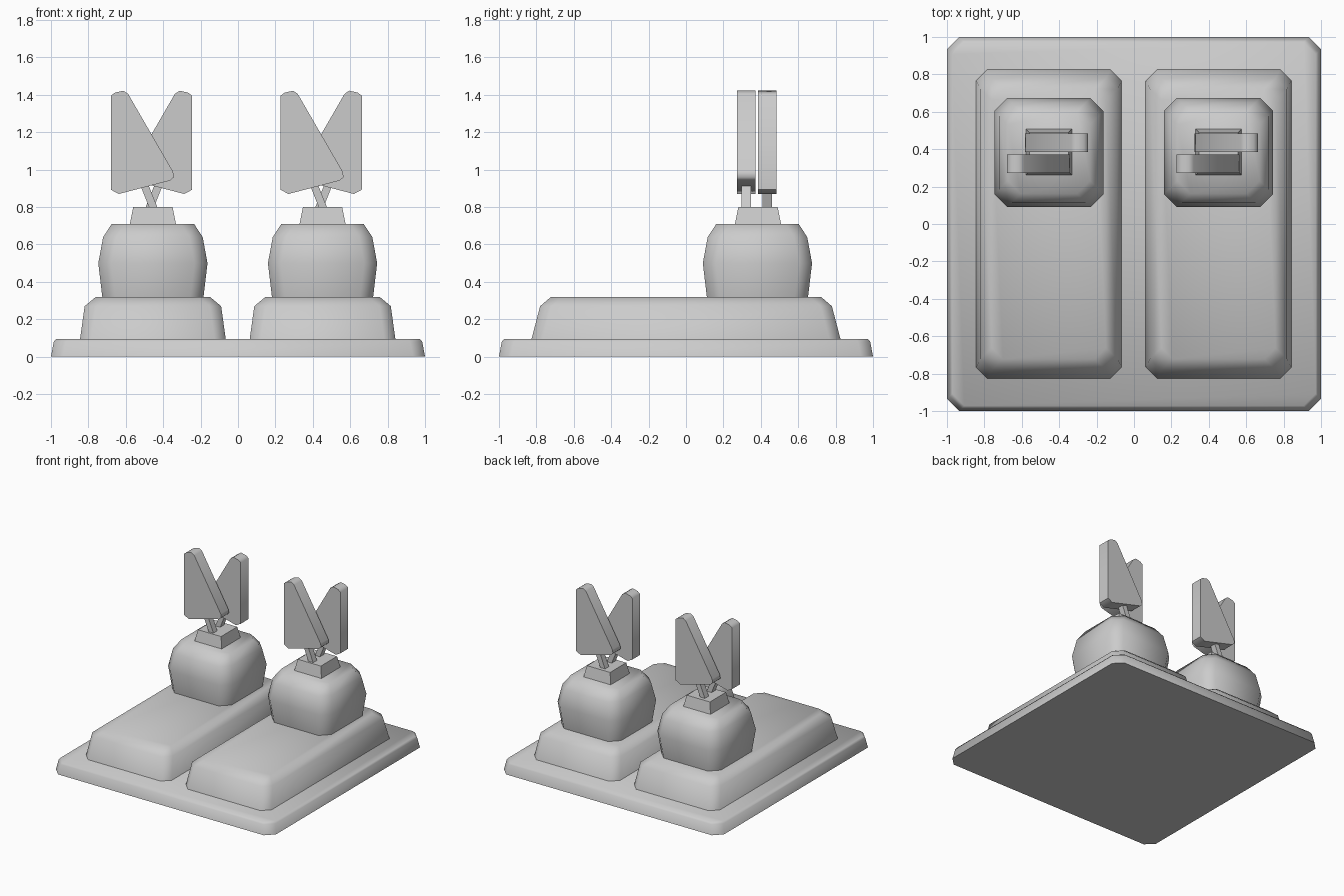
import bpy
import bmesh
import math

if "Cube" in bpy.data.objects:
    bpy.data.objects.remove(bpy.data.objects["Cube"], do_unlink=True)

# One plain stone colour
GREY = (0.6, 0.6, 0.6, 1.0)
stone = bpy.data.materials.new("plain_grey")
stone.use_nodes = True
stone.diffuse_color = GREY
stone.node_tree.nodes["Principled BSDF"].inputs["Base Color"].default_value = GREY


def loft(name, rings, loc=(0, 0, 0)):
    """Skin a closed solid through rings with equal point counts."""
    bm = bmesh.new()
    loops = [[bm.verts.new(p) for p in ring] for ring in rings]
    n = len(loops[0])
    for low, high in zip(loops, loops[1:]):
        for i in range(n):
            j = (i + 1) % n
            bm.faces.new((low[i], low[j], high[j], high[i]))
    bm.faces.new(loops[0][::-1])
    bm.faces.new(loops[-1])
    bmesh.ops.recalc_face_normals(bm, faces=bm.faces)
    mesh = bpy.data.meshes.new(name)
    bm.to_mesh(mesh)
    bm.free()
    mesh.materials.append(stone)
    mesh.shade_smooth()
    mesh.set_sharp_from_angle(angle=math.radians(60))
    obj = bpy.data.objects.new(name, mesh)
    obj.location = loc
    bpy.context.collection.objects.link(obj)
    return obj


def block(name, levels, cut, loc):
    """Stack of rectangles (z, half x, half y) with cut corners."""
    rings = []
    for z, hx, hy in levels:
        if cut:
            ring = [(hx, hy - cut), (hx - cut, hy), (cut - hx, hy), (-hx, hy - cut),
                    (-hx, cut - hy), (cut - hx, -hy), (hx - cut, -hy), (hx, cut - hy)]
        else:
            ring = [(hx, hy), (-hx, hy), (-hx, -hy), (hx, -hy)]
        rings.append([(x, y, z) for x, y in ring])
    return loft(name, rings, loc)


def plate(name, outline, y0, y1, side, loc):
    """Extrude an x-z outline along y, flipped in x when side is -1."""
    rings = [[(side * x, y, z) for x, z in outline] for y in (y0, y1)]
    return loft(name, rings, loc)


# Profiles: (z, half x, half y)
BASE = [(0, 1.0, 1.0), (0.08, 0.985, 0.985), (0.095, 0.972, 0.972)]
SLAB = [(0.09, 0.39, 0.827), (0.27, 0.365, 0.78), (0.32, 0.305, 0.722)]
POT = [(0.315, 0.27, 0.27), (0.5, 0.292, 0.292), (0.64, 0.266, 0.266), (0.71, 0.22, 0.22)]
NECK = [(0.70, 0.125, 0.125), (0.80, 0.105, 0.105)]

# Slanted blade and its leaning stem, in x-z
BLADE = [(-0.2175, 1.395), (-0.195, 1.412), (-0.15, 1.422), (-0.125, 1.405),
         (0.115, 0.99), (0.12, 0.96), (0.10, 0.942), (-0.175, 0.87), (-0.2175, 0.893)]
STEM = [(-0.005, 0.78), (0.039, 0.78), (-0.017, 0.92), (-0.061, 0.92)]

block("base_plate", BASE, 0.065, (0, 0, 0))

# Two identical sets, side by side
for side_name, cx in (("right", -0.455), ("left", 0.452)):
    block(side_name + "_slab", SLAB, 0.06, (cx, 0, 0))
    block(side_name + "_pot", POT, 0.07, (cx, 0.382, 0))
    block(side_name + "_neck", NECK, 0, (cx, 0.385, 0))
    for depth, y, flip in (("front", 0.322, 1), ("back", 0.435, -1)):
        at = (cx - 0.0075, y, 0)
        plate(f"{side_name}_{depth}_stem", STEM, -0.025, 0.025, flip, at)
        plate(f"{side_name}_{depth}_blade", BLADE, -0.05, 0.05, flip, at)
